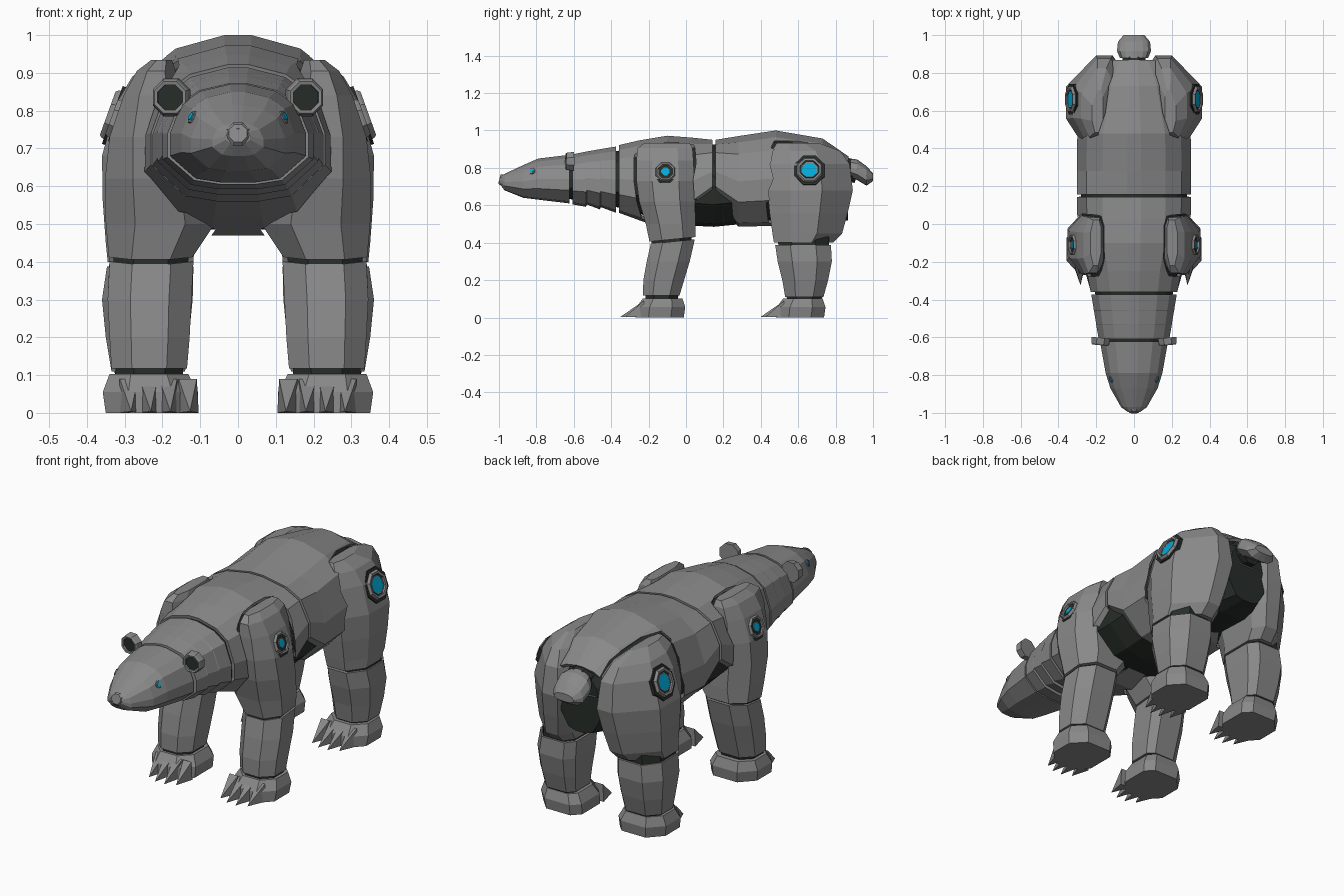
import bpy, bmesh, math
from mathutils import Vector

if "Cube" in bpy.data.objects:
    bpy.data.objects.remove(bpy.data.objects["Cube"])


def material(name, rgb):
    m = bpy.data.materials.new(name)
    m.diffuse_color = (*rgb, 1)
    m.use_nodes = True
    m.node_tree.nodes["Principled BSDF"].inputs["Base Color"].default_value = m.diffuse_color
    return m


GREY = material("dark_grey_shell", (0.25, 0.25, 0.25))
DARK = material("dark_core", (0.02, 0.026, 0.022))
BLUE = material("blue_light", (0.0, 0.40, 0.68))


def finish(name, bm, mat=None):
    bmesh.ops.recalc_face_normals(bm, faces=bm.faces)
    me = bpy.data.meshes.new(name)
    bm.to_mesh(me)
    bm.free()
    ob = bpy.data.objects.new(name, me)
    bpy.context.collection.objects.link(ob)
    me.materials.append(mat or GREY)
    return ob


def loft(name, rings, mat=None, caps=True):
    bm = bmesh.new()
    vs = [[bm.verts.new(p) for p in r] for r in rings]
    n = len(vs[0])
    for a, b in zip(vs, vs[1:]):
        for i in range(n):
            bm.faces.new((a[i], a[(i + 1) % n], b[(i + 1) % n], b[i]))
    if caps:
        bm.faces.new(vs[0])
        bm.faces.new(vs[-1])
    return finish(name, bm, mat)


# Body cross-section, as fractions of half width and height
HALF = [(.12, 1), (.55, .93), (.83, .8), (1, .5), (1, .27), (.62, .04), (.25, 0)]
SECTION = HALF + [(-x, z) for x, z in reversed(HALF)]


def body(name, sections, mat=None, caps=True):
    return loft(name, [[(x * w, y, zb + f * (zt - zb)) for x, f in SECTION]
                       for y, w, zb, zt in sections], mat, caps)


def octo(z, x0, x1, y0, y1, s=1, grow=0.0, back=.27, tilt=0.0):
    """Chamfered box ring; back sets the outer rear chamfer, tilt slopes it along y."""
    x0, x1, y0, y1 = x0 - grow, x1 + grow, y0 - grow, y1 + grow
    w, d = x1 - x0, y1 - y0
    dx, dy = .27 * w, .27 * d
    pts = [(x0 + dx, y0), (x1 - dx, y0), (x1, y0 + dy), (x1, y1 - back * d),
           (x1 - back * 1.5 * w if back > .3 else x1 - dx, y1), (x0 + dx * .6, y1),
           (x0, y1 - dy * .6), (x0, y0 + dy)]
    return [(s * x, y, z + tilt * (y - (y0 + y1) / 2)) for x, y in pts]


def circle(centre, axis, r, h):
    q = Vector(axis).normalized().to_track_quat('Z', 'Y')
    return [Vector(centre) + q @ Vector((r * math.cos(t), r * math.sin(t), h))
            for t in [(i + .5) * math.pi / 4 for i in range(8)]]


def disc(name, c, axis, r0, r1, a, b, mat=None):
    """Eight-sided tapered disc from distance a to b along the axis."""
    return loft(name, [circle(c, axis, r0, a), circle(c, axis, r1, b)], mat)


def dish(name, c, axis, r, hole, a, b):
    """Eight-sided ring with a sunken centre."""
    return loft(name, [circle(c, axis, *p) for p in (
        (r, a), (r * .93, b * .6), ((r + hole) / 2, b), (hole, b * .9), (hole, a))])


# Dark inner core, seen through the panel gaps
body("inner_core", [(-.63, .155, .635, .85), (-.37, .205, .59, .89), (-.1, .265, .51, .945),
                    (.05, .275, .49, .935), (.15, .28, .485, .925), (.3, .275, .5, .945),
                    (.45, .27, .515, .97), (.73, .19, .5, .925), (.865, .11, .52, .83)], DARK)

# Head, nose and neck
body("head", [(-.995, .032, .712, .752), (-.97, .068, .68, .768), (-.87, .125, .64, .815),
              (-.79, .15, .63, .85), (-.622, .18, .61, .87)])
disc("nose", (0, -.988, .738), (0, -1, .25), .034, .026, 0, .01)
body("neck", [(-.608, .187, .605, .872), (-.535, .2, .592, .887), (-.53, .2, .604, .888),
              (-.46, .212, .578, .9), (-.455, .213, .59, .901), (-.374, .226, .56, .914)])

# Torso shells
front = body("front_torso", [(-.359, .23, .56, .922), (-.25, .25, .52, .947),
                             (-.1, .295, .47, .972), (.03, .3, .495, .962),
                             (.143, .303, .61, .95)], caps=False)
rear = body("rear_torso", [(.157, .303, .61, .95), (.28, .303, .486, .97), (.48, .3, .49, 1.0),
                           (.73, .22, .58, .957), (.868, .14, .72, .862)], caps=False)
for shell in (front, rear):
    m = shell.modifiers.new("thickness", 'SOLIDIFY')
    m.thickness, m.offset = .018, -1

# Tail
body("tail", [(.88, .075, .75, .85), (.915, .09, .735, .845), (.965, .085, .705, .81),
              (1.0, .055, .73, .77)])
disc("tail_root", (0, .86, .79), (0, 1, -.3), .075, .06, -.06, .06, DARK)

# Legs: rings of (z, inner x, outer x, front y, back y)
LEGS = {
    "front": dict(
        thigh=[(.418, .12, .342, -.195, .052), (.5, .062, .35, -.215, .052),
               (.62, .08, .352, -.25, .047), (.73, .11, .34, -.265, .045),
               (.84, .15, .303, -.265, .04), (.905, .165, .268, -.26, .035),
               (.934, .175, .23, -.22, .02)],
        shin=[(.117, .135, .335, -.23, -.035), (.2, .128, .34, -.228, -.01),
              (.3, .123, .345, -.21, .02), (.406, .118, .34, -.188, .047)],
        shift=0, tilt=.1, back=.27, joint=(.318, -.11, .777), r=.068, light=.022, shell=front),
    "rear": dict(
        thigh=[(.4, .12, .345, .47, .785), (.45, .11, .35, .462, .835),
               (.56, .085, .358, .447, .865), (.68, .065, .36, .435, .892),
               (.82, .085, .322, .445, .875), (.89, .12, .28, .46, .825),
               (.933, .165, .222, .485, .71)],
        shin=[(.11, .14, .335, .53, .735), (.2, .13, .35, .515, .76),
              (.3, .12, .36, .49, .78), (.387, .118, .347, .477, .775)],
        shift=.75, tilt=0, back=.36, joint=(.328, .66, .787), r=.088, light=.042, shell=rear),
}

for end, d in LEGS.items():
    for s, side in ((1, "right"), (-1, "left")):
        tag = f"{end}_{side}_"
        last = len(d["thigh"]) - 1
        tilts = lambda i, knee: d["tilt"] if i == knee else 0
        loft(tag + "thigh", [octo(*r, s, 0, d["back"], tilts(i, 0))
                             for i, r in enumerate(d["thigh"])])
        loft(tag + "shin", [octo(*r, s, 0, .27, tilts(i, 3)) for i, r in enumerate(d["shin"])])

        # Dark knee and ankle core
        core = [list(r) for r in d["shin"]]
        core[0][0] -= .03
        core[-1][0] += .05
        loft(tag + "leg_core", [octo(*r, s, -.012) for r in core], DARK)

        # Seam around the thigh, cut from the torso shell
        cut = loft(tag + "seam_cutter",
                   [octo(r[0] + (.012 if i == last else 0), *r[1:], s, .013, d["back"])
                    for i, r in enumerate(d["thigh"])])
        cut.hide_render = True
        cut.hide_set(True)
        b = d["shell"].modifiers.new("seam", 'BOOLEAN')
        b.operation, b.solver, b.object = 'DIFFERENCE', 'EXACT', cut

        # Foot with four broad claws, turned slightly inward
        o = d["shift"]
        loft(tag + "foot", [octo(.0, .108, .35, -.27 + o, -.012 + o, s),
                            octo(.055, .106, .358, -.265 + o, -.004 + o, s),
                            octo(.103, .132, .34, -.23 + o, -.02 + o, s)])
        bm = bmesh.new()
        for k in range(4):
            x, y = s * (.133 + k * .052), o - .225
            base = [bm.verts.new(p) for p in ((x - .029, y, 0), (x + .029, y, 0),
                                              (x + .024, y, .09), (x - .024, y, .09))]
            tip = bm.verts.new((x - s * .006, o - (.325 if k in (0, 3) else .35), .004))
            bm.faces.new(base)
            for i in range(4):
                bm.faces.new((base[i], base[(i + 1) % 4], tip))
        finish(tag + "claws", bm)

        # Joint hub: dark surround, grey ring, blue light
        c, r, L = d["joint"], d["r"], d["light"]
        c, ax = (s * c[0], c[1], c[2]), (s, 0, .36)
        disc(tag + "hub_surround", c, ax, r, r, -.03, .005, DARK)
        dish(tag + "hub_ring", c, ax, r * .88, r * .62, -.01, .018)
        disc(tag + "hub_recess", c, ax, r * .6, r * .6, -.02, .007, DARK)
        dish(tag + "hub_inner", c, ax, L * 1.2, L, -.01, .012)
        disc(tag + "hub_light", c, ax, L, L, -.01, .01, BLUE)

for s, side in ((1, "right"), (-1, "left")):
    # Ears
    e, ax = (s * .178, -.622, .835), (s * .1, -1, 0)
    dish(side + "_ear", e, ax, .054, .036, -.02, .02)
    disc(side + "_ear_inside", e, ax, .037, .037, -.018, .008, DARK)
    # Eyes
    p, ax = (s * .119, -.822, .782), (s * .8, -.35, .4)
    disc(side + "_eye_socket", p, ax, .022, .017, -.01, .006)
    disc(side + "_eye", p, ax, .013, .011, 0, .009, BLUE)
